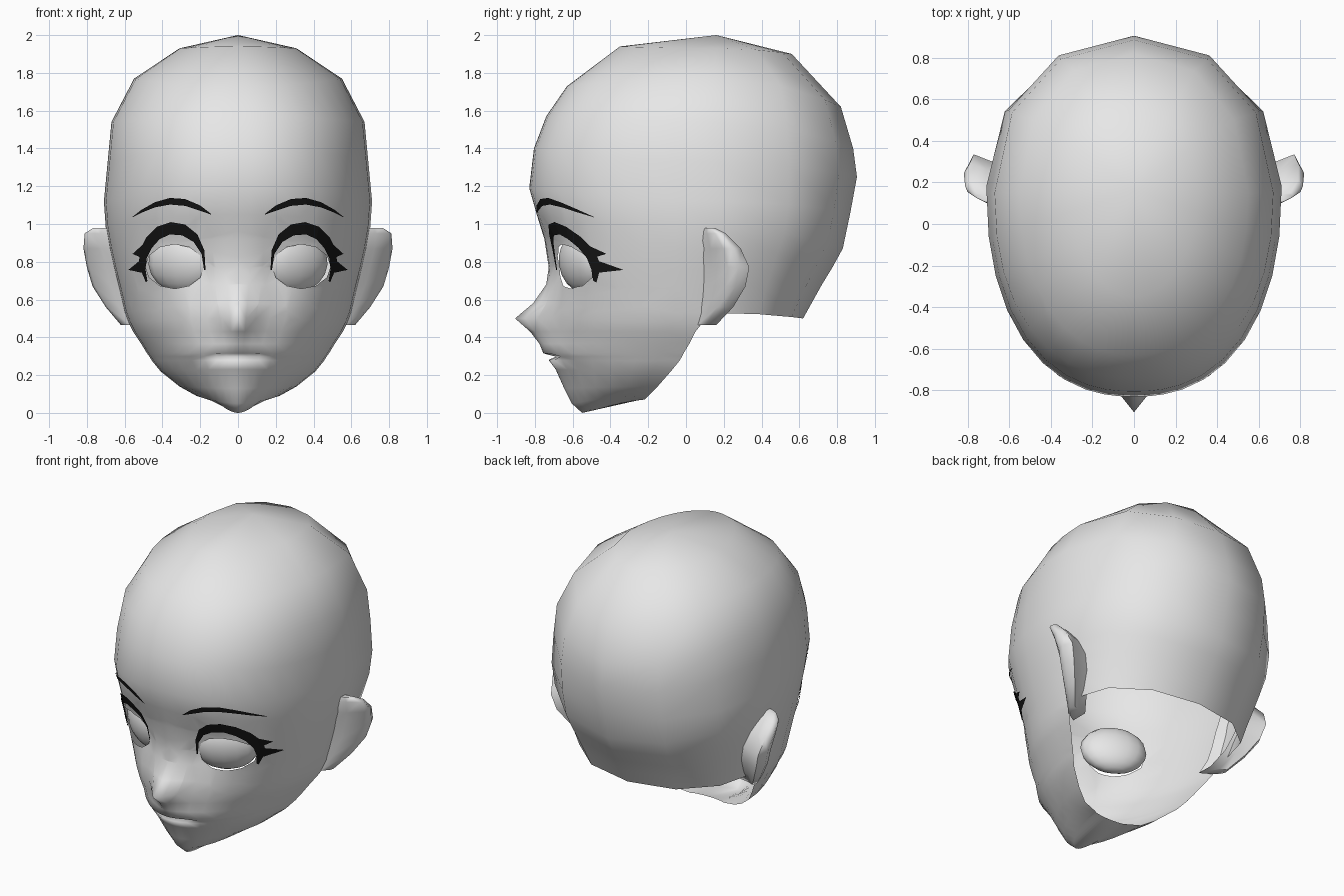
import bpy, bmesh, math
from mathutils import Vector, Matrix
from mathutils.bvhtree import BVHTree

if "Cube" in bpy.data.objects:
    bpy.data.objects.remove(bpy.data.objects["Cube"])


def material(name, v):
    m = bpy.data.materials.new(name)
    m.diffuse_color = (v, v, v, 1)
    m.use_nodes = True
    m.node_tree.nodes["Principled BSDF"].inputs["Base Color"].default_value = m.diffuse_color
    return m


GREY = material("light grey", 0.8)
BLACK = material("black", 0.008)


def finish(name, bm, mat, smooth=True):
    """Turn a right-hand half into a mirrored object."""
    me = bpy.data.meshes.new(name)
    bm.to_mesh(me)
    bm.free()
    ob = bpy.data.objects.new(name, me)
    bpy.context.collection.objects.link(ob)
    me.materials.append(mat)
    for p in me.polygons:
        p.use_smooth = smooth
    mod = ob.modifiers.new("mirror", 'MIRROR')
    mod.use_mirror_merge = True
    mod.merge_threshold = 0.0005
    return ob


def face_front(bm):
    """Consistent normals, with the foremost face looking to the front."""
    bmesh.ops.recalc_face_normals(bm, faces=bm.faces[:])
    f = min(bm.faces, key=lambda q: q.calc_center_median().y)
    if f.normal.y > 0:
        bmesh.ops.reverse_faces(bm, faces=bm.faces[:])


# ---- Head shell: rings running front -> side (-> back) ----
# front z, front y, side x, side y, side z, roundness, back y, back z, nose
CLOSED = [
    (1.94, -.35, .31, .16, 1.93, 2.0, .56, 1.90, 0),
    (1.73, -.63, .55, .15, 1.77, 2.2, .82, 1.62, 0),
    (1.57, -.74, .67, .15, 1.54, 2.3, .885, 1.40, 0),
    (1.40, -.805, .69, .15, 1.33, 2.3, .905, 1.25, 0),
    (1.19, -.83, .71, .18, 1.12, 2.3, .87, 1.06, 0),
    (1.05, -.79, .70, .18, .98, 2.3, .83, .87, 0),
    (.92, -.75, .68, .16, .87, 2.3, .775, .77, 0),
    (.77, -.727, .655, .15, .76, 2.3, .72, .68, 0),
    (.68, -.72, .63, .14, .66, 2.25, .67, .59, .02),
    (.58, -.73, .60, .13, .53, 2.15, .62, .50, .08),
]
# the jaw is open at the back, towards the neck
OPEN = [
    (.50, -.74, .58, .09, .48, 2.05, .165),
    (.43, -.74, .555, .05, .43, 1.95, .085),
    (.365, -.745, .515, .02, .37, 1.85, .03),
    (.315, -.755, .485, -.01, .32, 1.8, 0),
    (.298, -.74, .47, -.02, .30, 1.8, 0),
    (.28, -.727, .455, -.035, .275, 1.8, 0),
    (.23, -.69, .41, -.08, .22, 1.8, 0),
    (.13, -.645, .31, -.15, .14, 1.8, 0),
    (.05, -.605, .22, -.20, .09, 1.8, 0),
    (.00, -.55, .12, -.22, .07, 1.8, 0),
    (.07, -.24, .12, -.22, .07, 1.8, 0),
]
FRONT = [0, 4, 9, 16, 25, 35, 46, 57, 68, 79, 90]
BACK = [120, 150, 180]


def ring_points(zf, yf, xs, ys, zs, n, nose, back=None):
    pts = []
    for a in FRONT + (BACK if back else []):
        s, c = abs(math.sin(math.radians(a))), abs(math.cos(math.radians(a)))
        yend, zend, e = (yf, zf, 2 / n) if a <= 90 else (back[0], back[1], 2 / 2.15)
        x = 0 if a in (0, 180) else xs * s ** e
        y = ys + (yend - ys) * c ** e
        z = zs + (zend - zs) * c * c
        if a < 90:
            y -= nose * max(0, 1 - x / .17) ** 1.3                       # nose
            y += .05 * math.exp(-((x - .22) / .1) ** 2 - ((z - .8) / .13) ** 2)  # eye socket
            if zf == .298 and x < .18:
                y += .05                                                # mouth crease
        pts.append((x, y, z))
    return pts


bm = bmesh.new()
rows = [ring_points(*r[:6], r[8], (r[6], r[7])) for r in CLOSED]
rows += [ring_points(*r) for r in OPEN]
rows = [[bm.verts.new(p) for p in row] for row in rows]
pole = bm.verts.new((0, .16, 2.0))
for a, b in zip(rows[0], rows[0][1:]):
    bm.faces.new((pole, a, b))
for up, low in zip(rows, rows[1:]):
    for i in range(min(len(up), len(low)) - 1):
        bm.faces.new((up[i], low[i], low[i + 1], up[i + 1]))
bmesh.ops.remove_doubles(bm, verts=bm.verts[:], dist=.0005)
face_front(bm)
tree = BVHTree.FromBMesh(bm)


def on_face(x, z, lift=0.0):
    hit = tree.ray_cast(Vector((x, -3, z)), Vector((0, 1, 0)))[0]
    return Vector((x, hit.y - lift, z))


# Eye opening: cut a twelve-sided hole through the shell
EX, EZ, RX, RZ = .335, .775, .155, .117
planes = []
for k in range(12):
    a = math.radians(30 * k + 15)
    no = Vector((math.cos(a) / RX, 0, math.sin(a) / RZ)).normalized()
    co = Vector((EX + RX * .97 * math.cos(a), 0, EZ + RZ * .97 * math.sin(a)))
    planes.append((co, no))


def inside(f, tests):
    c = f.calc_center_median()
    if c.y > -.2 or c.x > .62 or not .52 < c.z < 1.05:
        return False
    return all((c - co).dot(no) < 1e-6 for co, no in tests)


for k, (co, no) in enumerate(planes):
    faces = [f for f in bm.faces if inside(f, planes[:k])]
    geom = set(faces)
    for f in faces:
        geom.update(f.verts)
        geom.update(f.edges)
    bmesh.ops.bisect_plane(bm, geom=list(geom), dist=1e-5, plane_co=co, plane_no=no)
bmesh.ops.delete(bm, geom=[f for f in bm.faces if inside(f, planes)], context='FACES')
finish("head", bm, GREY)

# ---- Eyeballs, flattened and turned to follow the face ----
tx = (on_face(.48, EZ) - on_face(.19, EZ)).normalized()
tz = (on_face(EX, .89) - on_face(EX, .66)).normalized()
ny = tz.cross(tx).normalized()          # points into the head
tz = tx.cross(ny).normalized()
mid = on_face(EX, EZ) + ny * .095
rot = Matrix((tx, ny, tz)).transposed().to_4x4()
bm = bmesh.new()
bmesh.ops.create_uvsphere(bm, u_segments=16, v_segments=10, radius=1)
bm.transform(Matrix.Translation(mid) @ rot @ Matrix.Diagonal((.205, .10, .163, 1)))
finish("eyeball", bm, GREY)


# ---- Lashes and brows: thin strips laid on the face ----
def strip(name, outer, inner, lift, spikes=()):
    bm = bmesh.new()
    o = [bm.verts.new(on_face(x, z, lift)) for x, z in outer]
    i = [bm.verts.new(on_face(x, z, lift)) for x, z in inner]
    for k in range(len(o) - 1):
        bm.faces.new((o[k], o[k + 1], i[k + 1], i[k]))
    for tri in spikes:
        bm.faces.new([bm.verts.new(on_face(x, z, lift + .006)) for x, z in tri])
    bmesh.ops.remove_doubles(bm, verts=bm.verts[:], dist=.0005)
    for f in bm.faces:
        f.normal_update()
        if f.normal.y > 0:
            f.normal_flip()
    finish(name, bm, BLACK, False)


strip("eyelash",
      [(.172, .757), (.178, .86), (.215, .945), (.28, .997), (.355, 1.01),
       (.43, .985), (.485, .93), (.52, .86), (.525, .78), (.487, .69)],
      [(.180, .757), (.192, .84), (.235, .905), (.295, .94), (.36, .945),
       (.415, .92), (.455, .875), (.483, .82), (.49, .76), (.480, .70)],
      .012,
      [((.505, .89), (.558, .842), (.51, .82)),
       ((.51, .815), (.58, .757), (.50, .74))])
strip("eyebrow",
      [(.142, 1.053), (.20, 1.098), (.28, 1.132), (.36, 1.138), (.44, 1.115), (.51, 1.076), (.56, 1.037)],
      [(.143, 1.050), (.20, 1.070), (.28, 1.096), (.36, 1.103), (.44, 1.088), (.51, 1.060), (.559, 1.035)],
      .012)

# ---- Ears: wedge sections from lobe to top ----
# z, head x, outer x, rear y, front root y
EAR = [(.465, .55, .62, .16, .02), (.56, .60, .70, .25, .04), (.67, .63, .77, .315, .05),
       (.77, .655, .80, .335, .05), (.87, .68, .818, .29, .06), (.95, .695, .812, .21, .07),
       (.98, .70, .765, .15, .09)]
bm = bmesh.new()
rings = []
for z, hx, ox, yb, yr in EAR:
    w = ox - hx
    sect = [(hx - .05, yr), (hx + .3 * w, yr + .3 * (yb - yr)), (ox - .1 * w, yb - .4 * (yb - yr)),
            (ox, yb - .2 * (yb - yr)), (ox - .2 * w, yb), (hx + .2 * w, yb - .12 * (yb - yr)),
            (hx - .05, yb - .2 * (yb - yr))]
    rings.append([bm.verts.new((x, y, z)) for x, y in sect])
for a, b in zip(rings, rings[1:]):
    for k in range(len(a) - 1):
        bm.faces.new((a[k], a[k + 1], b[k + 1], b[k]))
bm.faces.new(rings[0][::-1])
bm.faces.new(rings[-1])
ear = finish("ear", bm, GREY)
bpy.context.view_layer.objects.active = ear
ear.select_set(True)
bpy.ops.object.shade_smooth_by_angle(angle=math.radians(60))
